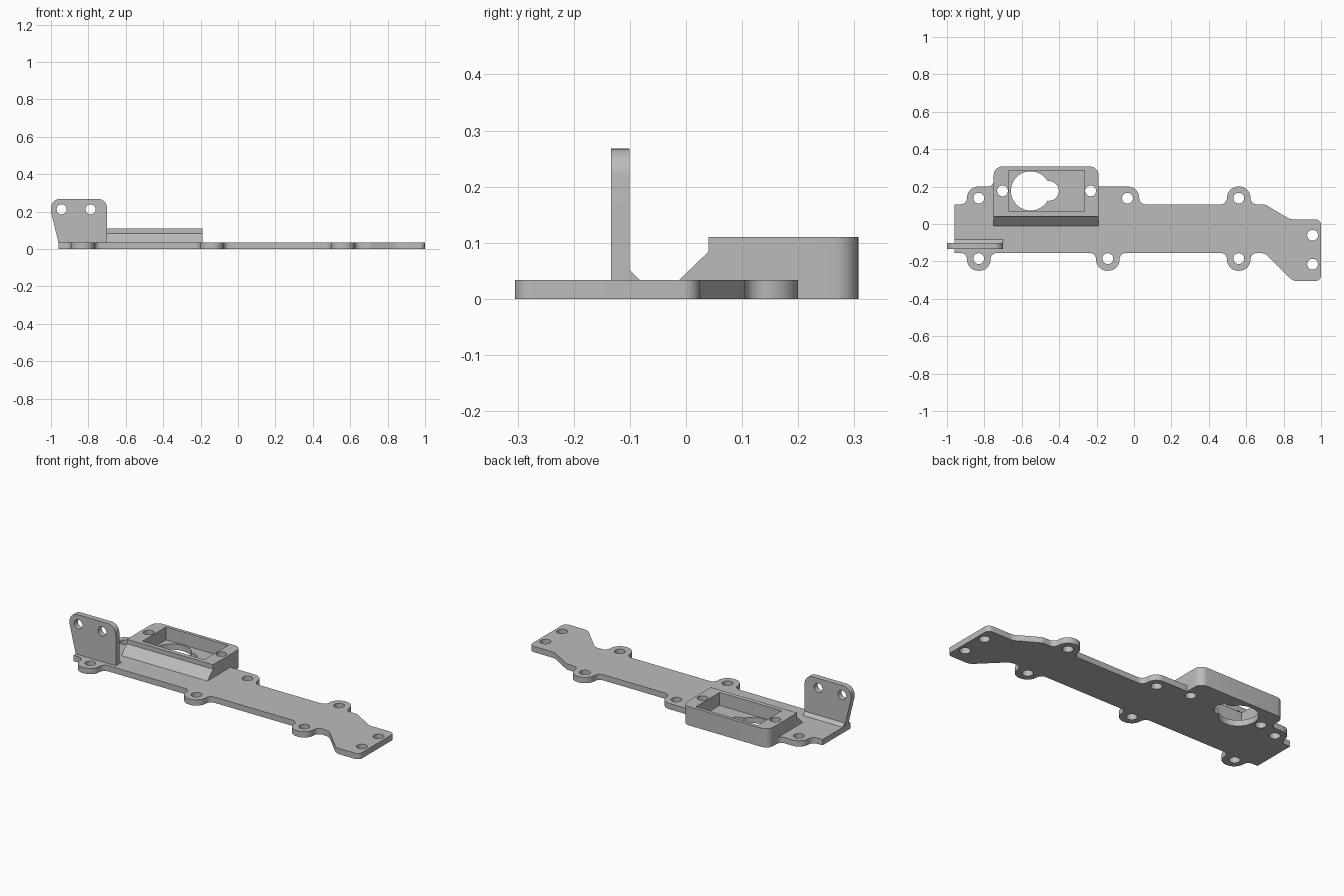
import bpy, bmesh, math
from mathutils import Vector

if "Cube" in bpy.data.objects:
    bpy.data.objects.remove(bpy.data.objects["Cube"], do_unlink=True)

grey = bpy.data.materials.new("plain grey")
grey.use_nodes = True
colour = (0.5, 0.5, 0.5, 1)
grey.diffuse_color = colour
grey.node_tree.nodes["Principled BSDF"].inputs["Base Color"].default_value = colour

THICK = 0.034
HOLE = 0.029


def rounded(corners, steps=8):
    """Outline from (x, y) or (x, y, radius) corners."""
    out = []
    for i, c in enumerate(corners):
        p = Vector(c[:2])
        r = c[2] if len(c) > 2 else 0
        if not r:
            out.append(p)
            continue
        a = (Vector(corners[i - 1][:2]) - p).normalized()
        b = (Vector(corners[(i + 1) % len(corners)][:2]) - p).normalized()
        half = a.angle(b) / 2
        centre = p + (a + b).normalized() * (r / math.sin(half))
        start = p + a * (r / math.tan(half)) - centre
        end = p + b * (r / math.tan(half)) - centre
        turn = start.angle_signed(end)
        for k in range(steps + 1):
            t = -turn * k / steps
            out.append(centre + Vector((start.x * math.cos(t) - start.y * math.sin(t),
                                        start.x * math.sin(t) + start.y * math.cos(t))))
    return out


def circle(x, y, r, n=40):
    return [(x + r * math.cos(math.tau * k / n), y + r * math.sin(math.tau * k / n))
            for k in range(n)]


def prism(name, outline, axis, lo, hi):
    """Extrude a 2D outline along an axis."""
    place = {"x": lambda a, b: (lo, a, b), "y": lambda a, b: (a, lo, b),
             "z": lambda a, b: (a, b, lo)}[axis]
    bm = bmesh.new()
    face = bm.faces.new([bm.verts.new(place(a, b)) for a, b in outline])
    new = bmesh.ops.extrude_face_region(bm, geom=[face])["geom"]
    shift = Vector([hi - lo if axis == n else 0 for n in "xyz"])
    bmesh.ops.translate(bm, vec=shift, verts=[v for v in new if isinstance(v, bmesh.types.BMVert)])
    bmesh.ops.recalc_face_normals(bm, faces=bm.faces)
    mesh = bpy.data.meshes.new(name)
    bm.to_mesh(mesh)
    bm.free()
    mesh.materials.append(grey)
    obj = bpy.data.objects.new(name, mesh)
    bpy.context.collection.objects.link(obj)
    return obj


def combine(body, other, operation):
    bpy.context.view_layer.objects.active = body
    mod = body.modifiers.new("combine", "BOOLEAN")
    mod.operation, mod.object, mod.solver = operation, other, "EXACT"
    bpy.ops.object.modifier_apply(modifier=mod.name)
    bpy.data.objects.remove(other, do_unlink=True)


# Plate outline, anticlockwise, with rounded screw ears
W, FILLET, ROUND = 0.063, 0.034, 0.06
FRONT, BACK, EAR_FRONT, EAR_BACK = -0.155, 0.105, -0.25, 0.2
outline = [(-0.96, FRONT)]
for x in (-0.83, -0.14, 0.56):
    outline += [(x - W, FRONT, FILLET), (x - W, EAR_FRONT, ROUND),
                (x + W, EAR_FRONT, ROUND), (x + W, FRONT, FILLET)]
outline += [(0.7, FRONT, 0.06), (0.85, -0.305, 0.06), (1, -0.305, 0.03),
            (1, 0.025, 0.03), (0.835, 0.025, 0.06), (0.7, BACK, 0.04)]
outline += [(0.56 + W, BACK, FILLET), (0.56 + W, EAR_BACK, ROUND),
            (0.56 - W, EAR_BACK, ROUND), (0.56 - W, BACK, FILLET)]
outline += [(-0.035 + W, BACK, FILLET), (-0.035 + W, EAR_BACK, ROUND),
            (-0.25, EAR_BACK), (-0.25, 0.25), (-0.75, 0.25), (-0.75, EAR_BACK, 0.03),
            (-0.83 - W, EAR_BACK, ROUND), (-0.83 - W, BACK, FILLET), (-0.96, BACK)]
plate = prism("mounting_plate", rounded(outline), "z", 0, THICK)

# Raised housing with a sloped front
housing = [(-0.75, 0.04), (-0.19, 0.04), (-0.19, 0.307, 0.045), (-0.75, 0.307, 0.045)]
combine(plate, prism("housing", rounded(housing), "z", 0, 0.11), "UNION")
ramp = [(-0.012, 0.015), (-0.012, THICK), (0.04, 0.084), (0.055, 0.084), (0.055, 0.015)]
combine(plate, prism("housing_ramp", ramp, "x", -0.75, -0.19), "UNION")

# Upright bracket with a chamfered foot
bracket = [(-0.96, 0.01), (-0.7, 0.01), (-0.7, 0.268, 0.05), (-1, 0.268, 0.05),
           (-1, 0.2), (-0.96, THICK)]
combine(plate, prism("bracket", rounded(bracket), "y", -0.134, -0.101), "UNION")
foot = [(-0.11, 0.02), (-0.083, 0.02), (-0.083, THICK), (-0.101, 0.052), (-0.11, 0.052)]
combine(plate, prism("bracket_foot", foot, "x", -0.96, -0.7), "UNION")

# Housing pocket and keyhole opening
pocket = [(-0.668, 0.066), (-0.265, 0.066), (-0.265, 0.287), (-0.668, 0.287)]
combine(plate, prism("pocket_cutter", pocket, "z", THICK, 0.2), "DIFFERENCE")
for x, r in ((-0.553, 0.105), (-0.455, 0.053)):
    combine(plate, prism("keyhole_cutter", circle(x, 0.177, r), "z", -0.1, 0.2), "DIFFERENCE")

# Screw holes through the plate and housing
holes = [(x, -0.185) for x in (-0.83, -0.14, 0.56)]
holes += [(x, 0.138) for x in (-0.83, -0.035, 0.56)]
holes += [(-0.703, 0.177), (-0.232, 0.177), (0.955, -0.06), (0.955, -0.215)]
for x, y in holes:
    combine(plate, prism("hole_cutter", circle(x, y, HOLE), "z", -0.1, 0.2), "DIFFERENCE")

# Holes through the bracket
for x in (-0.943, -0.788):
    combine(plate, prism("bracket_hole_cutter", circle(x, 0.212, HOLE - 0.002), "y", -0.3, 0),
            "DIFFERENCE")

bpy.ops.object.select_all(action="DESELECT")
plate.select_set(True)
bpy.context.view_layer.objects.active = plate
bpy.ops.object.shade_smooth_by_angle(angle=math.radians(30))
